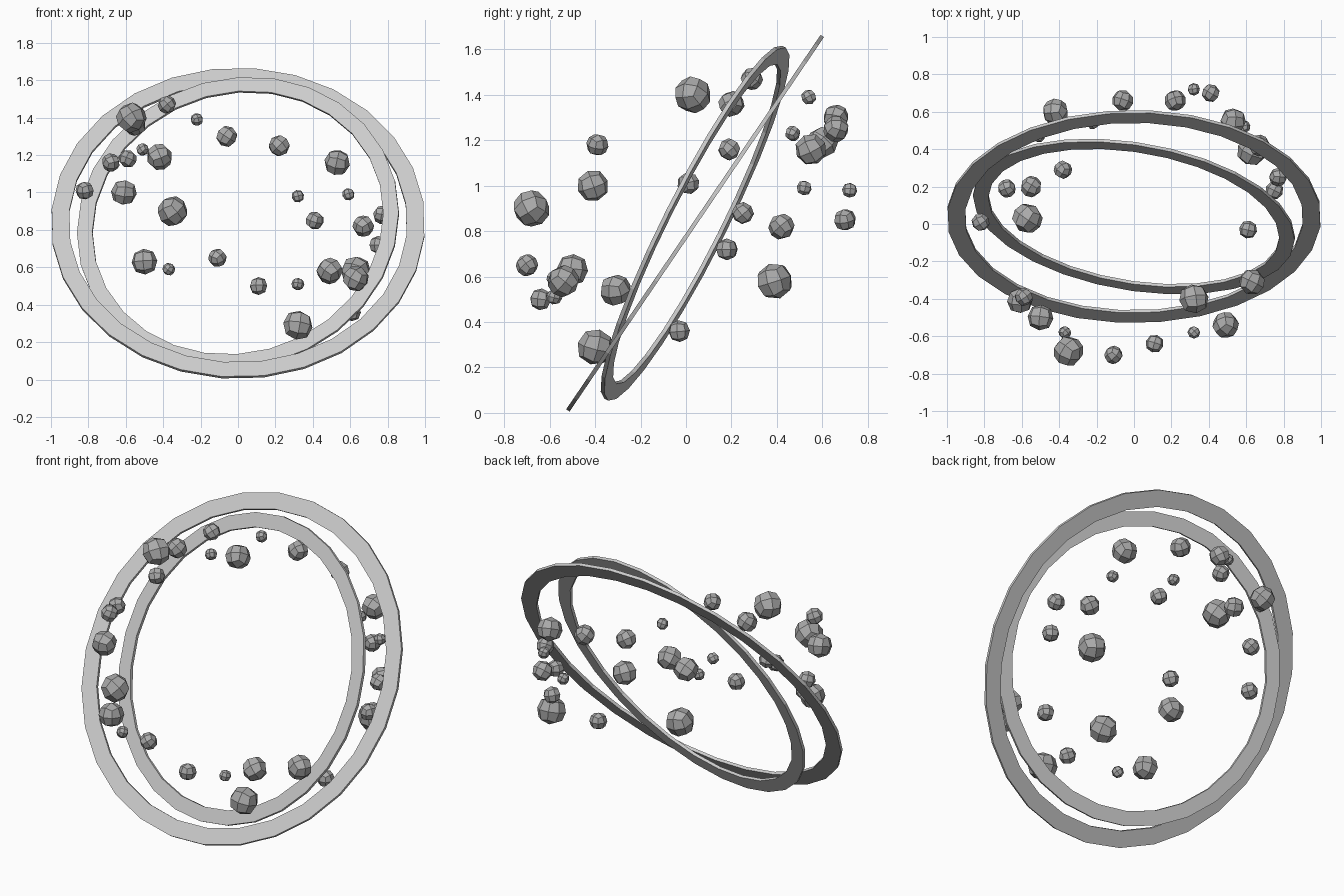
import bpy
import bmesh
import math
import random
from mathutils import Euler, Matrix, Vector

random.seed(4)

default_cube = bpy.data.objects.get("Cube")
if default_cube:
    bpy.data.objects.remove(default_cube, do_unlink=True)


def make_material(name, value):
    material = bpy.data.materials.new(name)
    colour = (value, value, value, 1)
    material.use_nodes = True
    material.diffuse_color = colour
    material.node_tree.nodes["Principled BSDF"].inputs["Base Color"].default_value = colour
    return material


def make_object(name, bm, material):
    mesh = bpy.data.meshes.new(name)
    bm.to_mesh(mesh)
    bm.free()
    mesh.materials.append(material)
    obj = bpy.data.objects.new(name, mesh)
    bpy.context.collection.objects.link(obj)
    return obj


light_grey = make_material("light grey", 0.6)
stone_grey = make_material("stone grey", 0.4)


# Flat tilted rings, sharing one centre
def make_ring(name, outer, inner, normal, phase):
    bm = bmesh.new()
    edges = []
    for radius in (outer, inner):
        circle = bmesh.ops.create_circle(bm, segments=28, radius=radius)
        edges += list({edge for vert in circle["verts"] for edge in vert.link_edges})
    bmesh.ops.bridge_loops(bm, edges=edges)
    bmesh.ops.recalc_face_normals(bm, faces=bm.faces)
    turn = Matrix.Rotation(math.radians(phase), 3, "Z")
    bmesh.ops.rotate(bm, verts=bm.verts, matrix=turn)
    ring = make_object(name, bm, light_grey)
    ring.location = (0, 0.04, 0.835)
    ring.rotation_euler = Vector(normal).to_track_quat("Z", "Y").to_euler()
    solid = ring.modifiers.new("thickness", "SOLIDIFY")
    solid.thickness = 0.018
    solid.offset = 0


make_ring("outer_ring", 1, 0.905, (0, -0.827, 0.562), -5)
make_ring("inner_ring", 0.87, 0.787, (-0.15, -0.883, 0.445), 4)


# Faceted rocks: cubes rounded by one subdivision level
def make_rock(name, size, location):
    bm = bmesh.new()
    bmesh.ops.create_cube(bm, size=size)
    rock = make_object(name, bm, stone_grey)
    rock.location = location
    rock.rotation_euler = Euler([random.uniform(0, math.tau) for axis in range(3)])
    rounding = rock.modifiers.new("rounding", "SUBSURF")
    rounding.levels = rounding.render_levels = 1


# Rock positions grouped by size
rock_groups = {
    ("huge_rock", 0.19): [
        (-.57, .03, 1.4), (-.35, -.68, .9), (.63, .39, .58), (.32, -.4, .29)],
    ("large_rock", 0.165): [
        (-.42, .6, 1.19), (.53, .55, 1.16), (-.61, -.41, 1), (-.5, -.5, .63),
        (.49, -.54, .58), (.63, -.31, .54)],
    ("medium_rock", 0.135): [
        (-.06, .66, 1.3), (.22, .66, 1.25), (.67, .42, .82), (-.55, .2, 1.36)],
    ("small_rock", 0.115): [
        (-.38, .29, 1.47), (-.59, -.39, 1.18), (-.68, .19, 1.16), (-.82, .01, 1.01),
        (.41, .7, .85), (.77, .25, .88), (.75, .18, .72), (-.11, -.7, .65),
        (.11, -.64, .5), (.61, -.03, .36)],
    ("tiny_rock", 0.08): [
        (-.22, .54, 1.39), (-.51, .47, 1.23), (.32, .72, .98), (.59, .52, .99),
        (-.37, -.58, .59), (.32, -.58, .51)],
}
for (name, size), places in rock_groups.items():
    for number, place in enumerate(places, start=1):
        make_rock(f"{name}_{number}", size, place)
